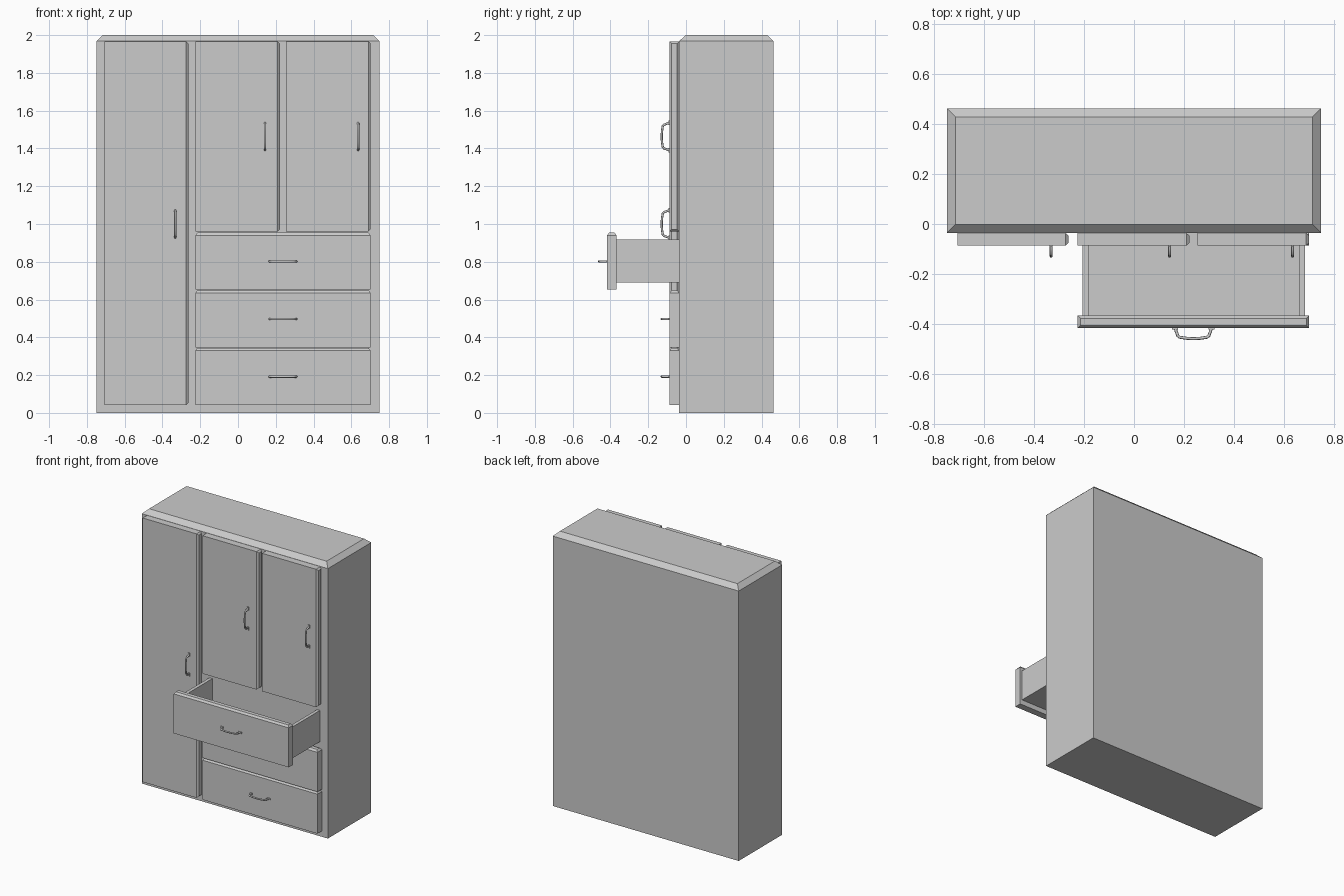
import bpy, bmesh, math
from mathutils import Vector

if "Cube" in bpy.data.objects:
    bpy.data.objects.remove(bpy.data.objects["Cube"])


def finish(name, bm):
    bmesh.ops.recalc_face_normals(bm, faces=bm.faces)
    me = bpy.data.meshes.new(name)
    bm.to_mesh(me)
    bm.free()
    ob = bpy.data.objects.new(name, me)
    bpy.context.collection.objects.link(ob)
    return ob


def slab(name, lo, hi, axis, inset, rise):
    """Block whose + face along axis is chamfered on all four edges."""
    bm = bmesh.new()
    i, j = (axis + 1) % 3, (axis + 2) % 3
    rings = []
    for h, d in ((lo[axis], 0), (hi[axis] - rise, 0), (hi[axis], inset)):
        ring = []
        for a, b in ((lo[i] + d, lo[j] + d), (hi[i] - d, lo[j] + d),
                     (hi[i] - d, hi[j] - d), (lo[i] + d, hi[j] - d)):
            p = [0, 0, 0]
            p[axis], p[i], p[j] = h, a, b
            ring.append(bm.verts.new(p))
        rings.append(ring)
    for r0, r1 in zip(rings, rings[1:]):
        for k in range(4):
            m = (k + 1) % 4
            bm.faces.new((r0[k], r0[m], r1[m], r1[k]))
    bm.faces.new(rings[0][::-1])
    bm.faces.new(rings[-1])
    return finish(name, bm)


def add_box(bm, lo, hi):
    vs = bmesh.ops.create_cube(bm, size=1)["verts"]
    for v in vs:
        v.co = Vector([lo[k] if v.co[k] < 0 else hi[k] for k in range(3)])


def handle(name, centre, along):
    """Bowed pull with two feet; along is the long direction."""
    bm = bmesh.new()
    along, out, c = Vector(along), Vector((0, -1, 0)), Vector(centre)
    side = along.cross(out)
    half = [(0.072, 0.0), (0.069, 0.012), (0.062, 0.031), (0.055, 0.036), (0.03, 0.040)]
    path = [(-u, v) for u, v in half] + [(0, 0.042)] + half[::-1]
    pts = [c + along * u + out * v for u, v in path]
    rings = []
    for k, p in enumerate(pts):
        t = (pts[min(k + 1, len(pts) - 1)] - pts[max(k - 1, 0)]).normalized()
        n = side.cross(t)
        rings.append([bm.verts.new(p + 0.006 * (math.cos(a) * n + math.sin(a) * side))
                      for a in [math.tau * s / 8 for s in range(8)]])
    for r0, r1 in zip(rings, rings[1:]):
        for k in range(8):
            m = (k + 1) % 8
            bm.faces.new((r0[k], r0[m], r1[m], r1[k]))
    bm.faces.new(rings[0])
    bm.faces.new(rings[-1])
    # feet
    for s in (-1, 1):
        f = c + along * 0.073 * s
        h = along * 0.012 + Vector([abs(x) for x in side]) * 0.006
        add_box(bm, f - h + out * 0.006, f + h)
    ob = finish(name, bm)
    bpy.context.view_layer.objects.active = ob
    ob.select_set(True)
    bpy.ops.object.shade_smooth_by_angle(angle=math.radians(50))
    ob.select_set(False)


FRONT, FACE = -0.036, -0.087

# cabinet body
slab("cabinet_body", (-0.75, FRONT, 0), (0.75, 0.464, 2.0), 2, 0.034, 0.032)

# doors: x range, z range, handle position
doors = [("tall_door", -0.708, -0.263, 0.042, -0.332, 1.0),
         ("middle_door", -0.226, 0.222, 0.961, 0.143, 1.463),
         ("right_door", 0.254, 0.702, 0.961, 0.636, 1.463)]
for name, x0, x1, z0, hx, hz in doors:
    slab(name, (x0, FACE, z0), (x1, FRONT, 1.967), 0, 0.011, 0.012)
    handle(name + "_handle", (hx, FACE, hz), (0, 0, 1))

# drawers, the top one pulled open
for n, pull in enumerate((0, 0, 0.331)):
    z = 0.042 + 0.305 * n
    name = ("bottom", "middle", "top")[n] + "_drawer"
    slab(name + "_front", (-0.226, FACE - pull, z), (0.702, FRONT - pull, z + 0.302),
         2, 0.011, 0.014)
    handle(name + "_handle", (0.238, FACE - pull, z + 0.15), (1, 0, 0))

# open drawer tray
bm = bmesh.new()
yf, yb, z0, z1 = -0.368, FRONT + 0.01, 0.689, 0.917
add_box(bm, (-0.206, yf, z0), (-0.182, yb, z1))
add_box(bm, (0.662, yf, z0), (0.686, yb, z1))
add_box(bm, (-0.182, yf, z0), (0.662, yb, z0 + 0.024))
finish("top_drawer_tray", bm)
